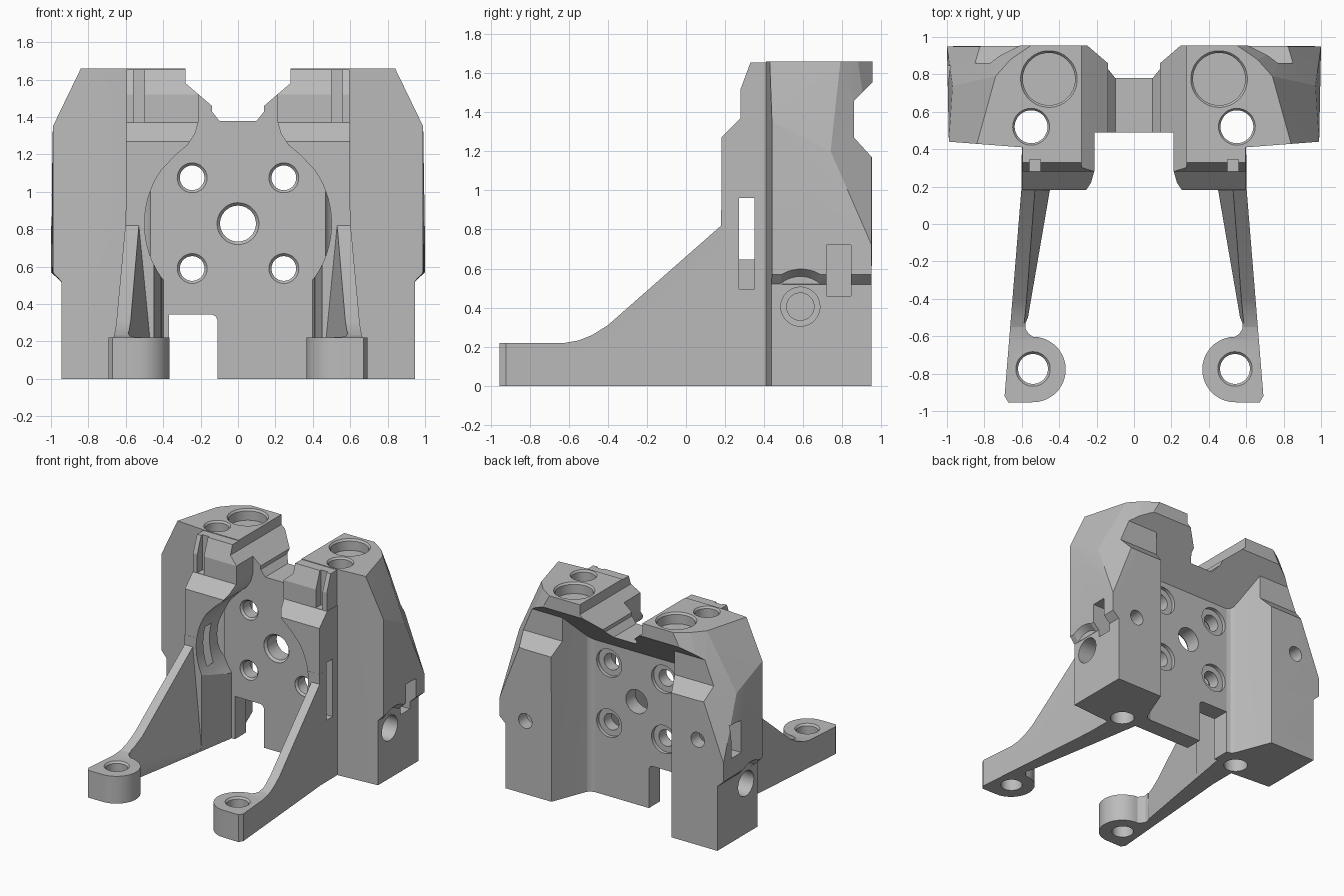
import bpy, bmesh, math
from mathutils import Vector

if "Cube" in bpy.data.objects:
    bpy.data.objects.remove(bpy.data.objects["Cube"], do_unlink=True)

grey = bpy.data.materials.new("plain grey")
grey.use_nodes = True
grey.diffuse_color = (0.5, 0.5, 0.5, 1)
grey.node_tree.nodes["Principled BSDF"].inputs["Base Color"].default_value = grey.diffuse_color


def place(axis, a, b, h):
    """Point at height h along an axis, with a and b on the other two."""
    return {"x": (h, a, b), "y": (a, h, b), "z": (a, b, h)}[axis]


def finish(name, bm):
    bmesh.ops.recalc_face_normals(bm, faces=bm.faces)
    mesh = bpy.data.meshes.new(name)
    bm.to_mesh(mesh)
    bm.free()
    mesh.materials.append(grey)
    ob = bpy.data.objects.new(name, mesh)
    bpy.context.scene.collection.objects.link(ob)
    return ob


def prism(name, pts, axis, lo, hi):
    """Extrude a 2D outline along an axis."""
    bm = bmesh.new()
    face = bm.faces.new([bm.verts.new(place(axis, *p, lo)) for p in pts])
    res = bmesh.ops.extrude_face_region(bm, geom=[face])
    top = [v for v in res["geom"] if isinstance(v, bmesh.types.BMVert)]
    bmesh.ops.translate(bm, vec=Vector(place(axis, 0, 0, hi - lo)), verts=top)
    return finish(name, bm)


def hull(name, pts):
    bm = bmesh.new()
    for p in pts:
        bm.verts.new(p)
    res = bmesh.ops.convex_hull(bm, input=bm.verts)
    extra = [v for v in res["geom_interior"] + res["geom_unused"] if isinstance(v, bmesh.types.BMVert)]
    bmesh.ops.delete(bm, geom=list(set(extra)), context="VERTS")
    bmesh.ops.dissolve_limit(bm, angle_limit=0.01, verts=bm.verts, edges=bm.edges)
    return finish(name, bm)


def box(name, x, y, z):
    return prism(name, [(x[0], y[0]), (x[1], y[0]), (x[1], y[1]), (x[0], y[1])], "z", *z)


def bore(name, axis, centre, profile, n=40):
    """Turned cutter: profile is (position, radius) pairs along the axis."""
    bm = bmesh.new()
    turns = [2 * math.pi * (i + 0.37) / n for i in range(n)]
    rings = [[bm.verts.new(place(axis, centre[0] + r * math.cos(t), centre[1] + r * math.sin(t), h))
              for t in turns] for h, r in profile]
    for low, high in zip(rings, rings[1:]):
        for i in range(n):
            j = (i + 1) % n
            bm.faces.new((low[i], low[j], high[j], high[i]))
    bm.faces.new(rings[0])
    bm.faces.new(rings[-1])
    return finish(name, bm)


def both(pts):
    return [(s * x, *rest) for s in (1, -1) for x, *rest in pts]


def mirror_outline(half):
    return half + [(-x, v) for x, v in reversed(half)]


def span(s, a, b):
    return sorted((s * a, s * b))


def combine(target, part, op):
    mod = target.modifiers.new("join", "BOOLEAN")
    mod.operation, mod.object, mod.solver = op, part, "EXACT"
    bpy.context.view_layer.objects.active = target
    bpy.ops.object.modifier_apply(modifier=mod.name)
    bpy.data.objects.remove(part)


adds, cuts = [], []

# Main body: lower block and faceted upper bulk
lower = mirror_outline([(0.6, 0.41), (0.945, 0.4365), (0.945, 0.95)])
body = prism("mount_bracket", lower, "z", 0, 0.55)
adds.append(hull("upper_bulk", both([
    (0.935, 0.4358, 0.51), (0.935, 0.95, 0.51), (0.99, 0.44, 0.57), (1.0, 0.95, 0.57),
    (0.6, 0.41, 0.51), (0.6, 0.41, 1.66), (0.99, 0.44, 1.35), (1.0, 0.95, 0.72),
    (0.97, 0.74, 1.2), (0.82, 0.95, 1.18), (0.84, 0.4285, 1.66), (0.79, 0.6, 1.66),
    (0.74, 0.79, 1.66), (0.66, 0.88, 1.66), (0.55, 0.955, 1.66), (0.2, 0.955, 1.66)])))

# Front head and cheeks
adds.append(prism("front_head", [(0.5, 1.2), (0.28, 1.2), (0.28, 1.52), (0.33, 1.655), (0.5, 1.655)],
                  "x", -0.597, 0.597))
adds.append(prism("front_cheeks", [(0.51, 0.8), (0.181, 0.8), (0.181, 1.27), (0.28, 1.37), (0.51, 1.37)],
                  "x", -0.6, 0.6))

# Support arms ending in round feet, with a tapered inner face
arm_side = [(-1, 0), (-1, 0.22), (-0.62, 0.22), (-0.55, 0.232), (-0.48, 0.26), (-0.4, 0.31),
            (0.18, 0.82), (0.18, 0.9), (0.52, 0.9), (0.52, 0)]
foot_arc = [(0.54 + 0.175 * math.cos(t), -0.778 + 0.175 * math.sin(t))
            for t in (math.radians(270 - 10 * i) for i in range(19))]
arm_plan = [(0.599, 0.6), (0.601, 0.2), (0.692, -0.92), (0.672, -0.954)] + foot_arc + [
    (0.565, -0.585), (0.58, -0.56), (0.58, -0.53), (0.567, -0.5), (0.45, 0.18), (0.4, 0.49), (0.4, 0.6)]


def taper(y, z):
    return 0.479 - 0.161 * y + 0.0976 * z


for s in (1, -1):
    arm = prism("arm", arm_side, "x", *span(s, 0.3, 0.75))
    combine(arm, prism("arm_plan", [(s * x, y) for x, y in arm_plan], "z", -0.1, 1), "INTERSECT")
    combine(arm, hull("arm_taper", [(s * x, y, z) for y in (-0.53, 0.18) for z in (0.02, 0.9)
                                    for x in (0.3, taper(y, z))]), "DIFFERENCE")
    adds.append(arm)

# Round front recess with a curved neck, and the space between the arms
arc = [(0.5 * math.cos(t), 0.83 + 0.5 * math.sin(t))
       for t in (math.radians(-90 + 5 * i) for i in range(1, 26))]
neck = [(0.33, 1.2), (0.27, 1.25), (0.23, 1.31), (0.21, 1.38), (0.21, 1.8)]
cuts.append(prism("round_recess", mirror_outline(arc + neck), "y", 0.15, 0.49))
cuts.append(prism("arm_gap", mirror_outline([(0.44, 0.15), (0.44, 0.19), (0.399, 0.49)]), "z", -0.1, 0.7))

# Top valley, deep back pocket with sloped ceiling, back step, bottom notch
cuts.append(prism("top_valley", mirror_outline(
    [(0.1, 1.38), (0.14, 1.43), (0.14, 1.46), (0.28, 1.58), (0.28, 1.8)]), "y", -0.2, 1.2))
cuts.append(hull("back_pocket", both([
    (x, y, z) for x, y in ((0.37, 0.63), (0.4, 0.638), (0.42, 0.655), (0.432, 0.68), (0.575, 1.05))
    for z in (-0.1, y + 0.6)])))
cuts.append(prism("back_step", [(0.86, 1.27), (0.86, 1.46), (1.06, 1.66), (1.06, 1.05)], "x", -1.2, 1.2))
cuts.append(prism("bottom_notch", [(-0.37, -0.1), (-0.37, 0.345), (-0.14, 0.345), (-0.12, 0.335),
                                   (-0.11, 0.315), (-0.11, -0.1)], "y", 0.3, 1.1))

# Plate holes with countersinks
cuts.append(bore("centre_hole", "y", (0, 0.83), [(0.4, 0.112), (0.492, 0.112), (0.51, 0.096), (0.9, 0.096)]))
for x in (-0.245, 0.245):
    for z in (0.59, 1.075):
        cuts.append(bore("plate_hole", "y", (x, z), [
            (0.4, 0.08), (0.492, 0.08), (0.507, 0.066), (0.6, 0.066), (0.601, 0.112), (0.7, 0.112)]))

# Holes and slots on each side
for s, slot_z in ((1, 0.59), (-1, 0.85)):
    cuts.append(bore("top_socket", "z", (s * 0.455, 0.775), [
        (1.57, 0.14), (1.645, 0.14), (1.662, 0.153), (1.8, 0.153)]))
    cuts.append(bore("long_hole", "z", (s * 0.55, 0.52), [
        (-0.1, 0.088), (1.645, 0.088), (1.662, 0.1), (1.8, 0.1)]))
    cuts.append(bore("foot_hole", "z", (s * 0.54, -0.775), [
        (-0.1, 0.08), (0.205, 0.08), (0.222, 0.094), (0.3, 0.094)]))
    cuts.append(bore("side_hole", "x", (0.585, 0.405), [
        (s * 0.67, 0.07), (s * 0.8, 0.07), (s * 0.801, 0.1), (s * 0.946, 0.1),
        (s * 0.947, 0.155), (s * 1.1, 0.28)]))
    cuts.append(box("nut_slot", span(s, 0.7, 1.1), (0.72, 0.845), (slot_z - 0.13, slot_z + 0.13)))
    cuts.append(bore("back_hole", "y", (s * 0.77, slot_z), [(0.64, 0.06), (1.1, 0.06)], n=24))
    cuts.append(box("cheek_slit", span(s, 0.465, 0.7), (0.27, 0.35), (0.495, 0.96)))
    cuts.append(box("head_groove", span(s, 0.5, 0.56), (0.2, 0.345), (1.372, 1.8)))

# Join everything into one solid
for group, op in ((adds, "UNION"), (cuts, "DIFFERENCE")):
    for part in group:
        combine(body, part, op)

# Smooth round walls, keep edges sharp
for ob in bpy.context.selected_objects:
    ob.select_set(False)
bpy.context.view_layer.objects.active = body
body.select_set(True)
bpy.ops.object.shade_smooth_by_angle(angle=math.radians(12))
